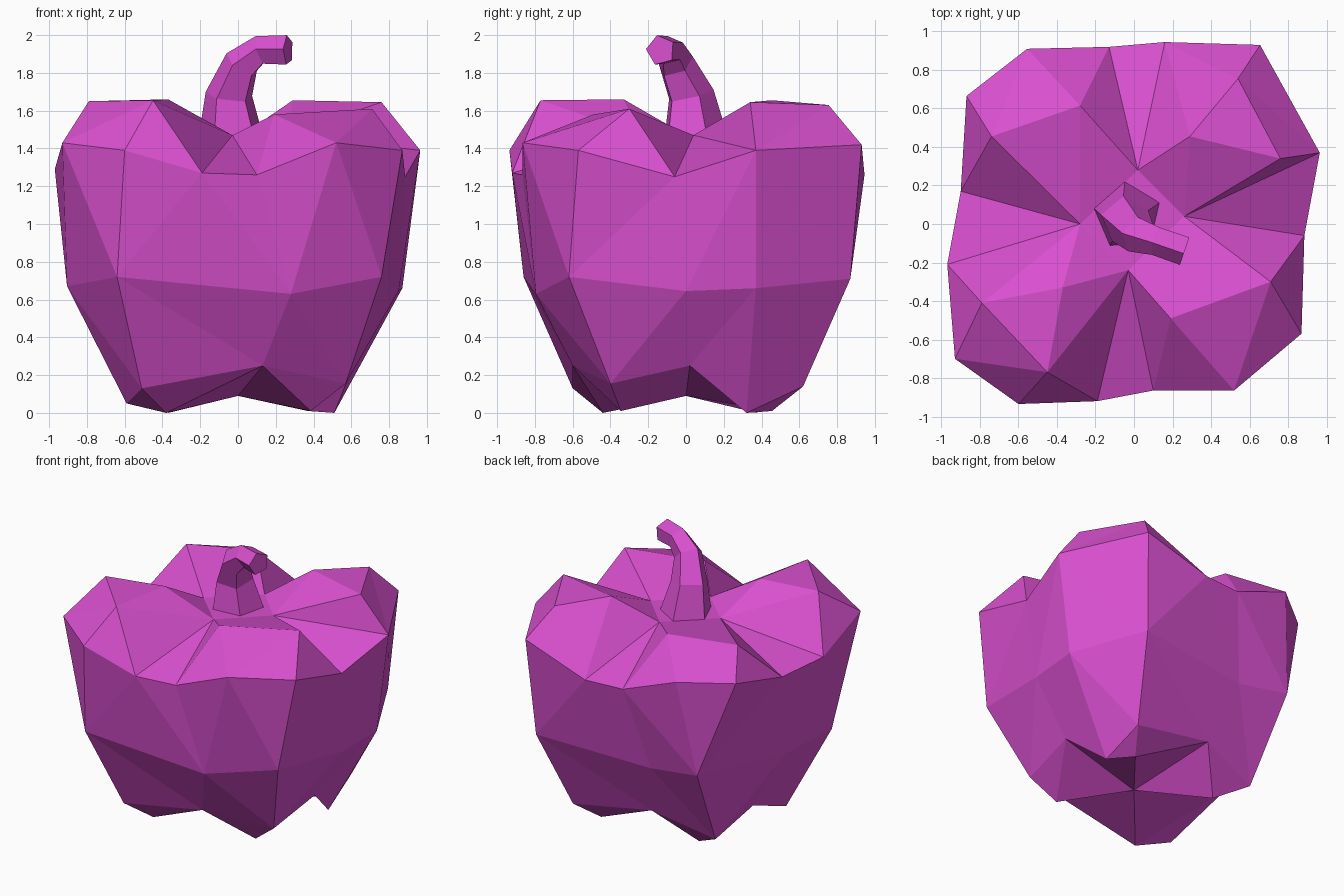
import bpy, bmesh, math
from mathutils import Vector

default_cube = bpy.data.objects.get("Cube")
if default_cube:
    bpy.data.objects.remove(default_cube, do_unlink=True)


def make_material(name, colour):
    material = bpy.data.materials.new(name)
    material.use_nodes = True
    material.diffuse_color = colour
    material.node_tree.nodes["Principled BSDF"].inputs["Base Color"].default_value = colour
    return material


def finish(bm, name, material):
    """Turn a bmesh into a flat-shaded object."""
    bmesh.ops.recalc_face_normals(bm, faces=bm.faces[:])
    mesh = bpy.data.meshes.new(name)
    bm.to_mesh(mesh)
    bm.free()
    mesh.materials.append(material)
    obj = bpy.data.objects.new(name, mesh)
    bpy.context.collection.objects.link(obj)
    return obj


def add_face(bm, *verts):
    """Add a face unless it would be degenerate."""
    if len(set(verts)) == len(verts) and not bm.faces.get(verts):
        bm.faces.new(verts)


def zip_rows(bm, upper, lower):
    """Fill between two rows of vertices, always taking the shorter diagonal."""
    i = j = 0
    while i < len(upper) - 1 or j < len(lower) - 1:
        step_up = step_low = math.inf
        if i < len(upper) - 1:
            step_up = (upper[i + 1].co - lower[j].co).length
        if j < len(lower) - 1:
            step_low = (upper[i].co - lower[j + 1].co).length
        if step_up <= step_low:
            add_face(bm, upper[i], lower[j], upper[i + 1])
            i += 1
        else:
            add_face(bm, upper[i], lower[j], lower[j + 1])
            j += 1


magenta = make_material("magenta skin", (0.70, 0.08, 0.63, 1))

# Lobes, counter-clockwise from front -x corner: shoulder rim, crown, belly, foot, tip
LOBES = [
    dict(rim=[(-.97, -.21, 1.29), (-.93, -.7, 1.43), (-.6, -.935, 1.39), (-.19, -.92, 1.27)],
         crown=[(-.79, -.41, 1.65), (-.45, -.77, 1.655), (-.37, -.33, 1.66)],
         belly=[(-.905, -.4, .67), (-.64, -.86, .72)],
         foot=[(-.59, -.32, .05), (-.51, -.6, .13)],
         tip=[(-.38, -.44, 0)]),
    dict(rim=[(.1, -.865, 1.26), (.52, -.865, 1.43), (.87, -.57, 1.39), (.885, -.06, 1.25)],
         crown=[(.19, -.49, 1.58), (.71, -.3, 1.61)],
         belly=[(.76, -.62, .72)],
         foot=[(.57, -.4, .155)],
         tip=[(.385, -.345, .01)]),
    dict(rim=[(.965, .37, 1.39), (.655, .93, 1.42), (.16, .945, 1.26)],
         crown=[(.76, .34, 1.645), (.54, .755, 1.63), (.29, .455, 1.655)],
         belly=[(.87, .37, .66), (.61, .87, .71)],
         foot=[(.51, .32, 0), (.485, .62, .14)],
         tip=[(.37, .455, .01)]),
    dict(rim=[(-.13, .92, 1.26), (-.555, .91, 1.42), (-.87, .665, 1.4), (-.9, .17, 1.27)],
         crown=[(-.28, .615, 1.59), (-.74, .455, 1.57)],
         belly=[(-.655, .807, .72)],
         foot=[(-.59, .5, .12)],
         tip=[(-.37, .376, 0)]),
]

# Grooves that follow each lobe: inner end by the stem, belly, foot
GROOVES = [
    dict(inner=(-.03, -.24, 1.47), belly=(.28, -.795, .63), foot=(.13, -.6, .25)),
    dict(inner=(.26, .04, 1.47), belly=(.85, 0, .645), foot=(.61, .02, .25)),
    dict(inner=(.02, .28, 1.47), belly=(-.26, .78, .66), foot=(-.14, .6, .25)),
    dict(inner=(-.28, 0, 1.47), belly=(-.85, .05, .65), foot=(-.65, .15, .25)),
]

# Pepper body
bm = bmesh.new()
lobes = [{part: [bm.verts.new(p) for p in points] for part, points in lobe.items()}
         for lobe in LOBES]
grooves = [{part: bm.verts.new(p) for part, p in groove.items()} for groove in GROOVES]
base_centre = bm.verts.new((0, 0, .09))

for k, lobe in enumerate(lobes):
    before, after = grooves[k - 1], grooves[k]
    following = lobes[(k + 1) % len(lobes)]

    def row(part, source):
        return [before[source]] + lobe[part] + [after[source]]

    # Side walls
    belly, foot = row("belly", "belly"), row("foot", "foot")
    zip_rows(bm, lobe["rim"], belly)
    zip_rows(bm, belly, foot)

    # Shoulder and crown of the lobe
    crown = row("crown", "inner")
    zip_rows(bm, row("rim", "inner"), crown)
    hub = min(lobe["crown"], key=lambda v: v.co.xy.length)
    for a, b in zip(crown, crown[1:] + crown[:1]):
        add_face(bm, hub, a, b)

    # Groove between this lobe and the following one
    left, right = lobe["rim"][-1], following["rim"][0]
    add_face(bm, left, right, after["inner"])
    add_face(bm, left, right, after["belly"])

    # Underside
    under = foot + [base_centre]
    for a, b in zip(under, under[1:] + under[:1]):
        add_face(bm, lobe["tip"][0], a, b)

add_face(bm, *[groove["inner"] for groove in grooves])
finish(bm, "pepper_body", magenta)

# Stem: a five-sided tapering tube that bends over at the top
STEM = [((-.03, .045, 1.42), .19), ((-.045, .02, 1.68), .13), ((.02, -.055, 1.845), .1),
        ((.12, -.085, 1.92), .08), ((.265, -.135, 1.92), .082)]
SIDES = 5
bm = bmesh.new()
path = [Vector(centre) for centre, radius in STEM]
heading = Vector((0, 0, 1))
spokes = [Vector((math.cos(a), math.sin(a), 0)) for a in
          (math.radians(23) + math.tau * n / SIDES for n in range(SIDES))]
rings = []
for k, (centre, radius) in enumerate(STEM):
    tangent = heading
    if k > 0:
        tangent = (path[min(k + 1, len(path) - 1)] - path[k - 1]).normalized()
    turn = heading.rotation_difference(tangent)
    spokes = [turn @ s for s in spokes]
    heading = tangent
    rings.append([bm.verts.new(path[k] + s * radius) for s in spokes])
for low, high in zip(rings, rings[1:]):
    for n in range(SIDES):
        m = (n + 1) % SIDES
        add_face(bm, low[n], low[m], high[m], high[n])
add_face(bm, *rings[0])
add_face(bm, *rings[-1])
finish(bm, "stem", magenta)
